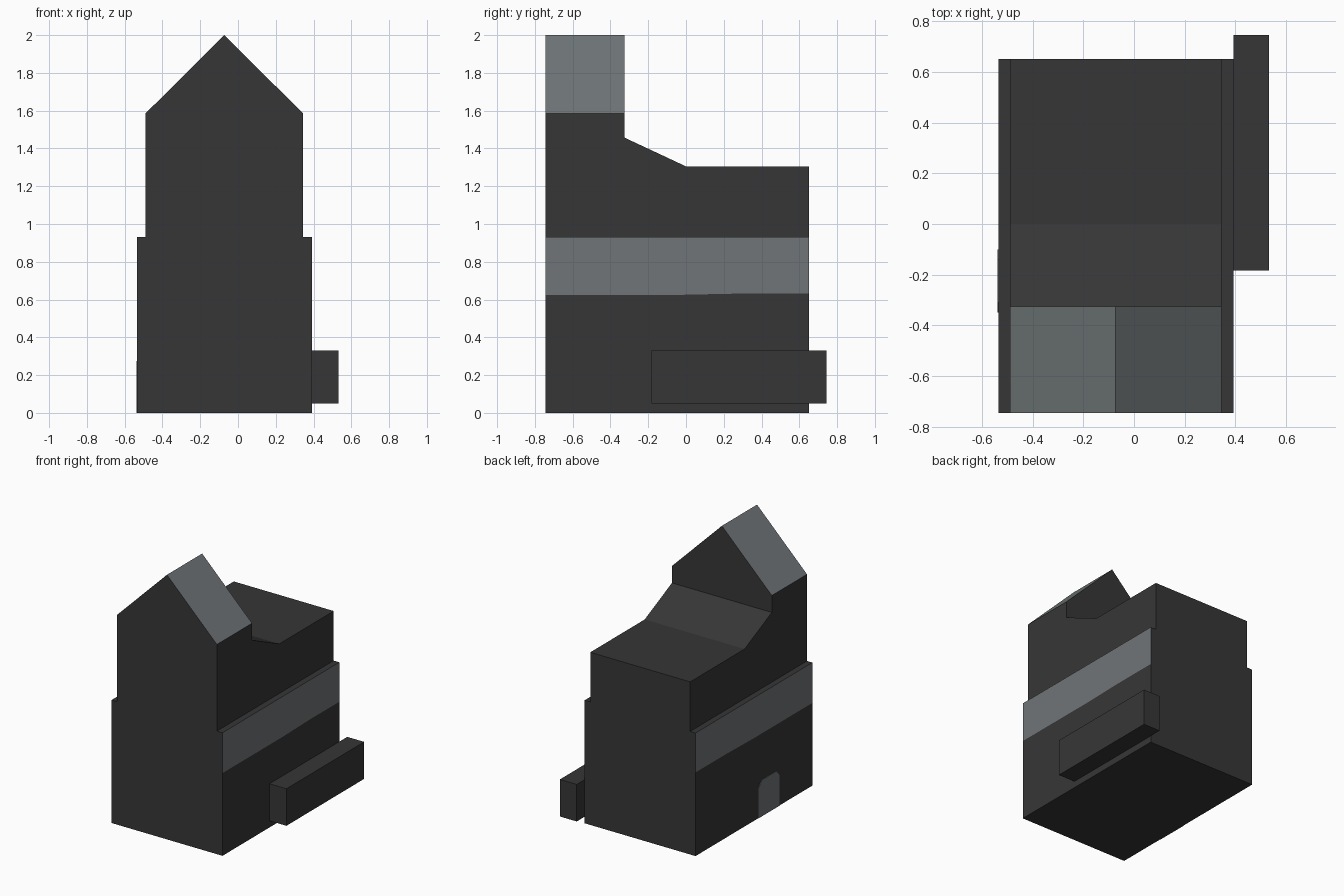
import bpy, bmesh
from mathutils import Vector

cube = bpy.data.objects.get("Cube")
if cube:
    bpy.data.objects.remove(cube, do_unlink=True)


def material(name, rgb):
    m = bpy.data.materials.new(name)
    m.use_nodes = True
    color = (*rgb, 1.0)
    m.diffuse_color = color
    m.node_tree.nodes["Principled BSDF"].inputs["Base Color"].default_value = color
    return m


DARK = material("charcoal wall", (0.037, 0.037, 0.037))
PALE = material("slate grey", (0.16, 0.178, 0.184))


def prism(name, profile, axis, start, end, mats):
    """Extrude a closed 2D profile along x (profile is y, z) or y (profile is x, z)."""
    bm = bmesh.new()
    place = (lambda a, b: (start, a, b)) if axis == "x" else (lambda a, b: (a, start, b))
    face = bm.faces.new([bm.verts.new(place(a, b)) for a, b in profile])
    step = Vector((end - start, 0, 0)) if axis == "x" else Vector((0, end - start, 0))
    extruded = bmesh.ops.extrude_face_region(bm, geom=[face])["geom"]
    bmesh.ops.translate(bm, vec=step, verts=[v for v in extruded if isinstance(v, bmesh.types.BMVert)])
    bmesh.ops.recalc_face_normals(bm, faces=bm.faces)
    return finish(name, bm, mats)


def finish(name, bm, mats):
    mesh = bpy.data.meshes.new(name)
    bm.to_mesh(mesh)
    bm.free()
    for m in mats:
        mesh.materials.append(m)
    obj = bpy.data.objects.new(name, mesh)
    bpy.context.collection.objects.link(obj)
    return obj


def rect(a0, a1, b0, b1):
    return [(a0, b0), (a1, b0), (a1, b1), (a0, b1)]


FRONT, BACK = -0.745, 0.65
LEDGE, FLAT_ROOF, EAVES = 0.93, 1.305, 1.585
WEST, EAST = -0.49, 0.345

# Lower storey, with a pale band cut into both long sides
lower = prism("lower_storey", rect(-0.535, 0.392, 0, LEDGE), "y", FRONT, BACK, [DARK, PALE])
bm = bmesh.new()
bm.from_mesh(lower.data)
for co, no in (((0, 0, 0.625), (0, 0, 1)), ((0, -0.03, 0), (0, 1, 0)), ((0, 0.3, 0), (0, 1, 0))):
    geom = bm.verts[:] + bm.edges[:] + bm.faces[:]
    bmesh.ops.bisect_plane(bm, geom=geom, plane_co=co, plane_no=no)
for v in bm.verts:
    if 0.6 < v.co.z < 0.65 and v.co.y > 0.2:
        v.co.z = 0.632
for f in bm.faces:
    f.material_index = int(abs(f.normal.x) > 0.9 and f.calc_center_median().z > 0.65)
bm.to_mesh(lower.data)
bm.free()

# Upper storey, with the ramp that climbs to the gable tower
upper = [(FRONT, LEDGE), (BACK, LEDGE), (BACK, FLAT_ROOF), (0, FLAT_ROOF),
         (-0.325, 1.457), (FRONT, 1.457)]
prism("upper_storey", upper, "x", WEST, EAST, [DARK])

# Gable tower at the front, slopes in slate
gable = [(WEST, 1.457), (EAST, 1.457), (EAST, EAVES), ((WEST + EAST) / 2, 2.0), (WEST, EAVES)]
tower = prism("gable_tower", gable, "y", FRONT, -0.325, [DARK, PALE])
for p in tower.data.polygons:
    p.material_index = int(p.normal.z > 0.3)

# Long box on the left wall
prism("side_box", rect(-0.183, 0.745, 0.05, 0.33), "x", 0.392, 0.533, [DARK])

# Door on the right wall, with clipped upper corners
door = [(-0.35, 0), (-0.1, 0), (-0.1, 0.23), (-0.14, 0.275), (-0.31, 0.275), (-0.35, 0.23)]
prism("side_door", door, "x", -0.538, -0.534, [PALE])
